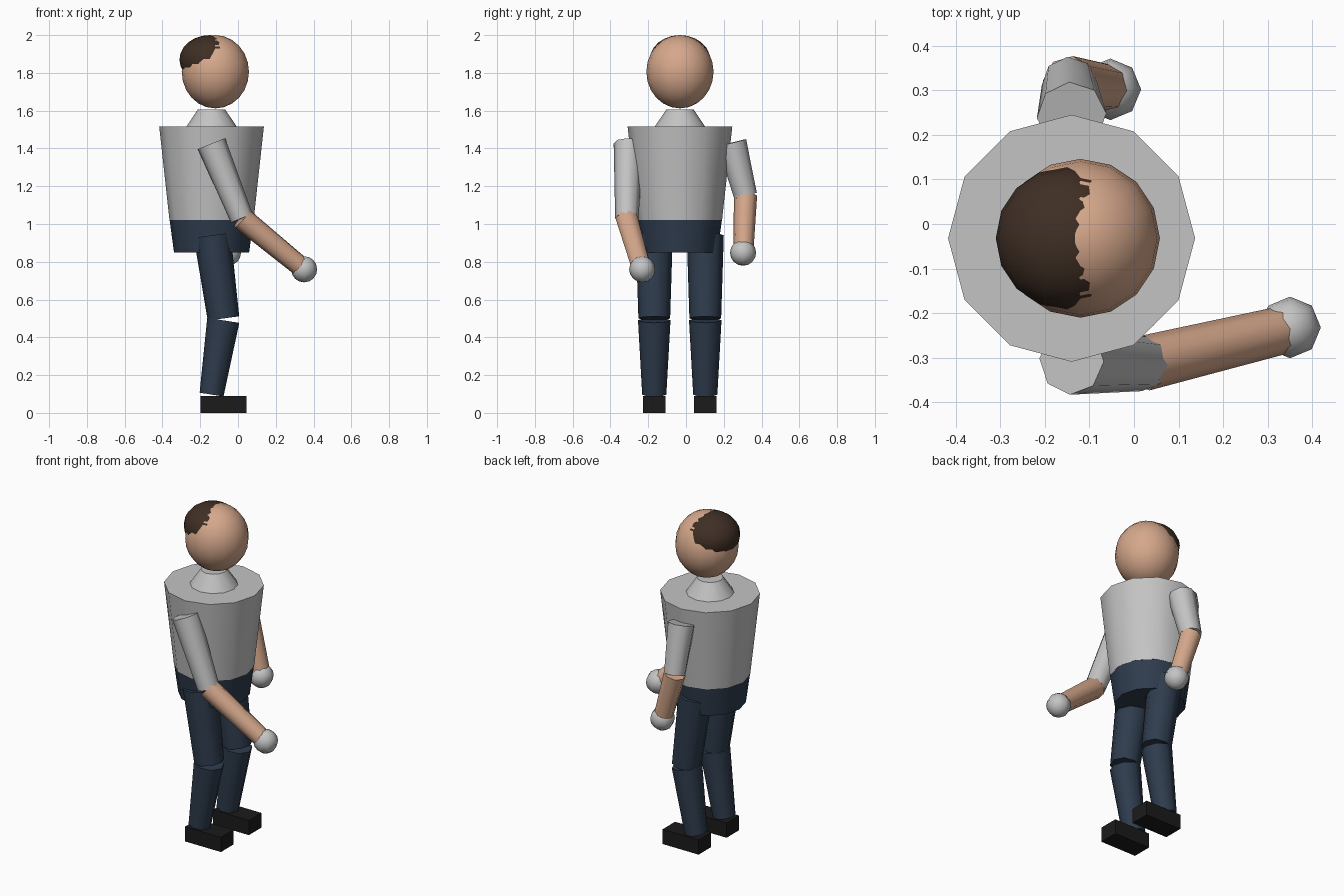
import bpy, bmesh, math
from mathutils import Vector, Matrix

if "Cube" in bpy.data.objects:
    bpy.data.objects.remove(bpy.data.objects["Cube"])


def material(name, r, g, b):
    m = bpy.data.materials.new(name)
    m.diffuse_color = (r, g, b, 1)
    m.use_nodes = True
    m.node_tree.nodes["Principled BSDF"].inputs["Base Color"].default_value = m.diffuse_color
    return m


SKIN = material("skin", 0.67, 0.39, 0.26)
GREY = material("light grey cloth", 0.55, 0.55, 0.55)
NAVY = material("navy trousers", 0.028, 0.045, 0.075)
HAIR = material("dark brown hair", 0.05, 0.028, 0.018)
BLACK = material("black shoe", 0.011, 0.011, 0.011)


def finish(bm, name, mat, smooth=True):
    bmesh.ops.recalc_face_normals(bm, faces=bm.faces)
    mesh = bpy.data.meshes.new(name)
    bm.to_mesh(mesh)
    bm.free()
    mesh.materials.append(mat)
    ob = bpy.data.objects.new(name, mesh)
    bpy.context.collection.objects.link(ob)
    if smooth:
        bpy.ops.object.select_all(action='DESELECT')
        ob.select_set(True)
        bpy.context.view_layer.objects.active = ob
        bpy.ops.object.shade_smooth_by_angle(angle=math.radians(50))
    return ob


def taper(name, a, b, ra, rb, mat, sides=8):
    """Capped tapered tube from point a to point b."""
    a, b = Vector(a), Vector(b)
    d = b - a
    rot = d.to_track_quat('Z', 'Y').to_matrix().to_4x4()
    bm = bmesh.new()
    bmesh.ops.create_cone(bm, cap_ends=True, segments=sides, radius1=ra, radius2=rb,
                          depth=d.length, matrix=Matrix.Translation((a + b) / 2) @ rot)
    return finish(bm, name, mat)


def ball(name, c, size, mat, seg, rings):
    bm = bmesh.new()
    bmesh.ops.create_uvsphere(bm, u_segments=seg, v_segments=rings, radius=1,
                              matrix=Matrix.Translation(c) @ Matrix.Diagonal((*size, 1)))
    return finish(bm, name, mat)


def box(name, c, size, mat):
    bm = bmesh.new()
    bmesh.ops.create_cube(bm, size=1,
                          matrix=Matrix.Translation(c) @ Matrix.Diagonal((*size, 1)))
    return finish(bm, name, mat, smooth=False)


CX, CY = -0.14, -0.032

# Trunk and neck
taper("hips", (CX, CY, 0.85), (CX, CY, 1.022), 0.199, 0.222, NAVY, 12)
taper("torso", (CX, CY, 1.022), (CX, CY, 1.515), 0.223, 0.277, GREY, 12)
taper("neck", (CX, CY, 1.51), (CX, CY, 1.605), 0.137, 0.073, GREY, 12)

# Head with the hair cap pushed through its back and top
ball("head", (-0.12, CY, 1.806), (0.178, 0.178, 0.194), SKIN, 16, 12)
ball("hair", (-0.15, CY, 1.87), (0.16, 0.16, 0.13), HAIR, 16, 12)

# Arms: shoulder, elbow, wrist, hand
arms = {
    "right": ((-0.14, -0.305, 1.425), (0.02, -0.313, 1.03),
              (0.325, -0.24, 0.78), (0.35, -0.232, 0.76)),
    "left": ((-0.14, 0.243, 1.43), (-0.145, 0.315, 1.15),
             (-0.065, 0.305, 0.88), (-0.053, 0.302, 0.848)),
}
for side, (shoulder, elbow, wrist, hand) in arms.items():
    taper(side + "_upper_arm", shoulder, elbow, 0.078, 0.062, GREY)
    taper(side + "_forearm", elbow, wrist, 0.062, 0.054, SKIN)
    ball(side + "_hand", hand, (0.069, 0.069, 0.069), GREY, 8, 8)

# Legs and shoes
for side, y in (("right", -0.168), ("left", 0.102)):
    taper(side + "_thigh", (-0.137, y, 0.94), (-0.077, y, 0.50), 0.098, 0.084, NAVY)
    taper(side + "_shin", (-0.078, y, 0.49), (-0.14, y, 0.097), 0.086, 0.064, NAVY)
    box(side + "_shoe", (-0.077, y, 0.045), (0.243, 0.12, 0.09), BLACK)
